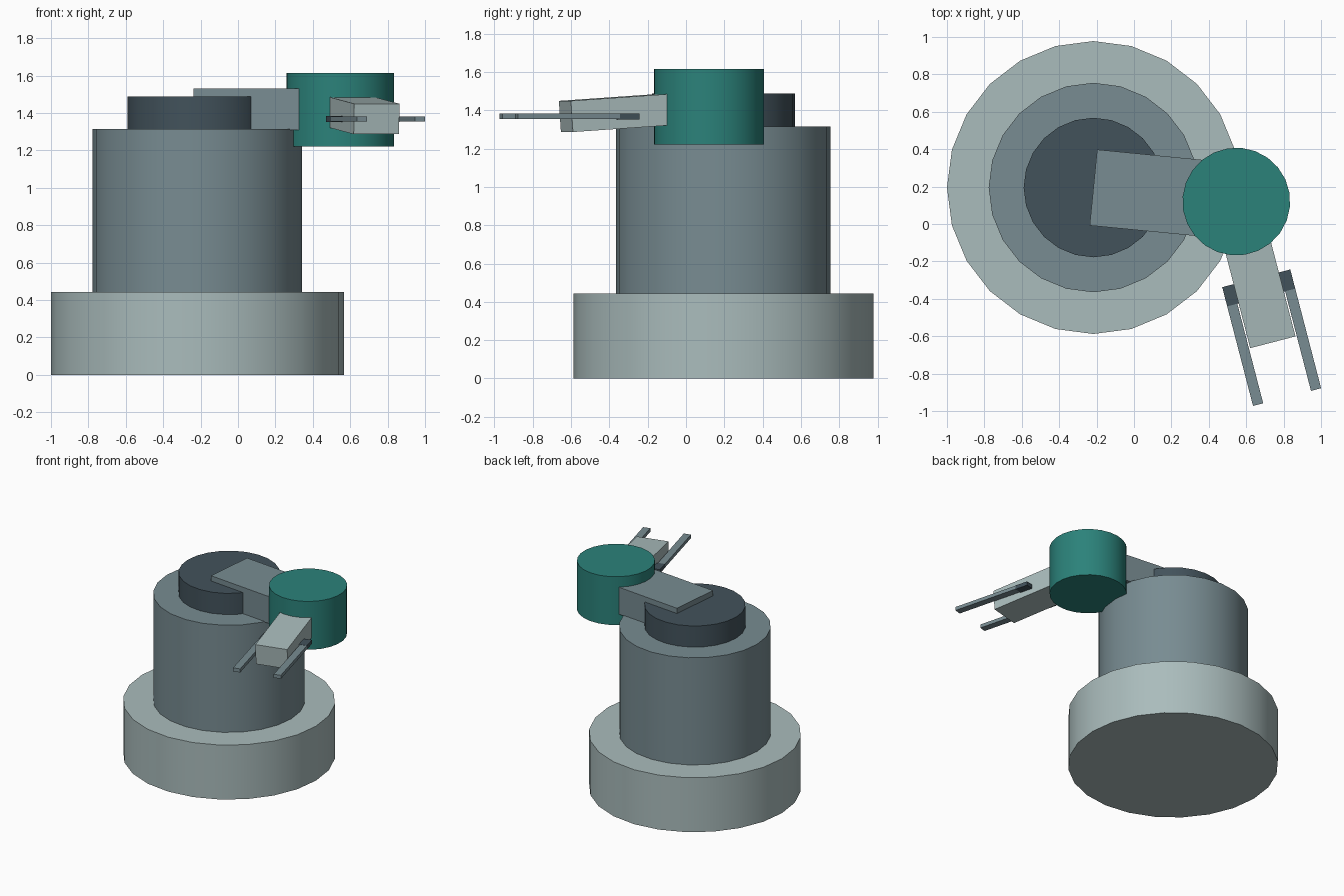
import bpy
from math import atan2, hypot, radians
from mathutils import Vector, Matrix

if "Cube" in bpy.data.objects:
    bpy.data.objects.remove(bpy.data.objects["Cube"], do_unlink=True)


def material(name, rgb):
    """Flat material from sRGB 0-255 values."""
    lin = [((c / 255 + 0.055) / 1.055) ** 2.4 for c in rgb] + [1]
    m = bpy.data.materials.new(name)
    m.use_nodes = True
    m.diffuse_color = lin
    m.node_tree.nodes["Principled BSDF"].inputs["Base Color"].default_value = lin
    return m


LIGHT = material("light grey", (170, 188, 188))
MID = material("steel grey", (120, 140, 146))
DARK = material("dark slate", (66, 82, 91))
TEAL = material("teal", (43, 130, 122))


def cylinder(name, centre, radius, z0, z1, mat, turn=0):
    bpy.ops.mesh.primitive_cylinder_add(
        vertices=24, radius=radius, depth=z1 - z0,
        location=(centre.x, centre.y, (z0 + z1) / 2), rotation=(0, 0, turn))
    ob = bpy.context.object
    ob.name = name
    ob.data.materials.append(mat)
    bpy.ops.object.shade_smooth_by_angle(angle=radians(30))
    return ob


def beam(name, start, end, width, height, mat):
    """Box running from start to end, with its width kept level."""
    d = end - start
    bpy.ops.mesh.primitive_cube_add(size=1)
    ob = bpy.context.object
    ob.name = name
    ob.data.transform(Matrix.Diagonal((d.length, width, height, 1)))
    ob.location = (start + end) / 2
    ob.rotation_euler = (0, -atan2(d.z, hypot(d.x, d.y)), atan2(d.y, d.x))
    ob.data.materials.append(mat)
    return ob


shoulder = Vector((-0.217, 0.195, 1.42))
elbow = Vector((0.547, 0.12, 1.42))
wrist = Vector((0.741, -0.627, 1.368))

# Stepped pedestal
cylinder("base", shoulder, 0.783, 0, 0.443, LIGHT)
cylinder("column", shoulder, 0.56, 0.443, 1.315, MID)
cylinder("turntable", shoulder, 0.373, 1.315, 1.487, DARK)

# Arm links and elbow joint
upper = elbow - shoulder
beam("upper_arm", shoulder, elbow, 0.408, 0.22, MID)
cylinder("elbow_joint", elbow, 0.288, 1.222, 1.615, TEAL, atan2(upper.y, upper.x))
beam("forearm", elbow, wrist, 0.25, 0.163, LIGHT)

# Gripper: level crossbar through the forearm, with two fingers
along = Vector((wrist.x - elbow.x, wrist.y - elbow.y, 0)).normalized()
across = Vector((-along.y, along.x, 0))
hand = Vector((elbow.x, elbow.y, wrist.z))
beam("gripper_crossbar", hand + along * 0.424, hand + along * 0.53, 0.376, 0.032, DARK)
for side, label in ((1, "left"), (-1, "right")):
    offset = hand + across * side * 0.16
    beam(label + "_finger", offset + along * 0.53, offset + along * 1.08, 0.056, 0.029, MID)
